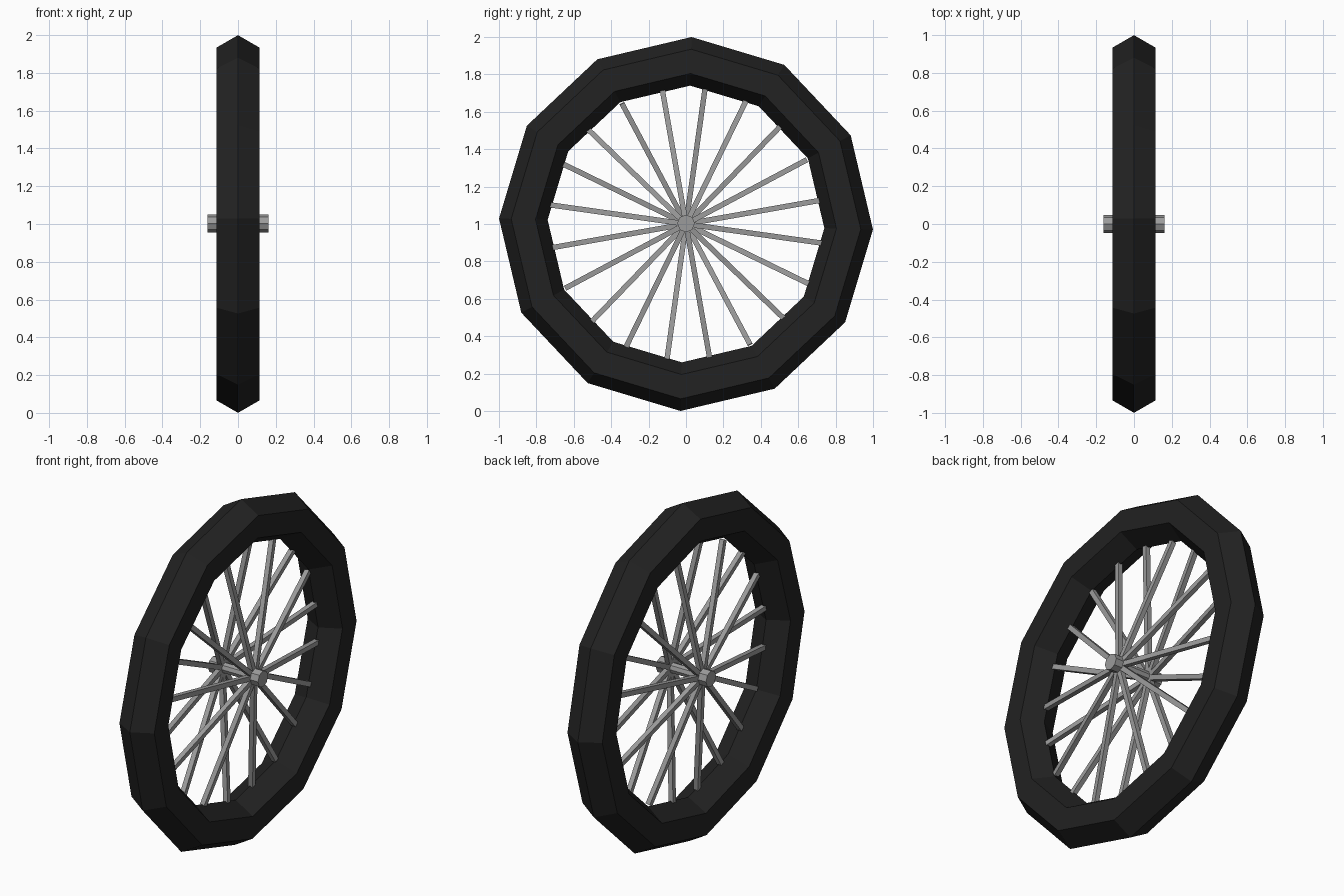
import bpy, bmesh
from math import radians, cos, sin, pi
from mathutils import Vector, Matrix

if "Cube" in bpy.data.objects:
    bpy.data.objects.remove(bpy.data.objects["Cube"])

CENTRE = Vector((0, 0, 1.0))
X = Vector((1, 0, 0))
RIM_TURN = -1.7      # degrees
SPOKE_TURN = 10.0


def material(name, rgb):
    m = bpy.data.materials.new(name)
    m.diffuse_color = (*rgb, 1)
    m.use_nodes = True
    m.node_tree.nodes["Principled BSDF"].inputs["Base Color"].default_value = m.diffuse_color
    return m


black = material("tyre_black", (0.016, 0.016, 0.016))
grey = material("metal_grey", (0.33, 0.33, 0.33))


def rod(name, a, b, radius, sides, side_dir, turn=0.0):
    """Flat-shaded prism from a to b, its section turned relative to side_dir."""
    d = b - a
    z = d.normalized()
    y = z.cross(side_dir).normalized()
    x = y.cross(z)
    bpy.ops.mesh.primitive_cylinder_add(vertices=sides, radius=radius, depth=d.length)
    ob = bpy.context.object
    ob.name = name
    ob.data.transform(Matrix.Rotation(turn, 4, 'Z'))
    ob.matrix_world = Matrix.Translation((a + b) / 2) @ Matrix((x, y, z)).transposed().to_4x4()
    ob.data.materials.append(grey)
    return ob


def radial(angle, r, x=0.0):
    return CENTRE + Vector((x, r * cos(angle), r * sin(angle)))


# Tyre: hexagonal section swept round 12 segments
bm = bmesh.new()
rings = []
for i in range(12):
    a = radians(RIM_TURN + 30 * i)
    rings.append([bm.verts.new(radial(a, 0.87 + 0.13 * cos(j * pi / 3), 0.13 * sin(j * pi / 3)))
                  for j in range(6)])
for i in range(12):
    p, q = rings[i], rings[(i + 1) % 12]
    for j in range(6):
        k = (j + 1) % 6
        bm.faces.new((p[j], q[j], q[k], p[k]))
bmesh.ops.recalc_face_normals(bm, faces=bm.faces)
mesh = bpy.data.meshes.new("tyre")
bm.to_mesh(mesh)
bm.free()
mesh.materials.append(black)
bpy.context.collection.objects.link(bpy.data.objects.new("tyre", mesh))

# Hub: thin axle with a thicker cap at each end
HUB = CENTRE + Vector((0, 0, 0.003))
Z = Vector((0, 0, 1))
rod("axle", HUB - 0.11 * X, HUB + 0.11 * X, 0.03, 8, Z)
for s in (-1, 1):
    rod("hub_cap", HUB + s * 0.09 * X, HUB + s * 0.162 * X, 0.047, 8, Z)

# Spokes: square bars alternating between the two hub caps, meeting mid rim
for i in range(20):
    a = radians(SPOKE_TURN + 18 * i)
    side = -1 if i % 2 == 0 else 1
    rod("spoke", radial(a, 0.02, side * 0.10), radial(a, 0.73), 0.02, 4, X, pi / 4)
